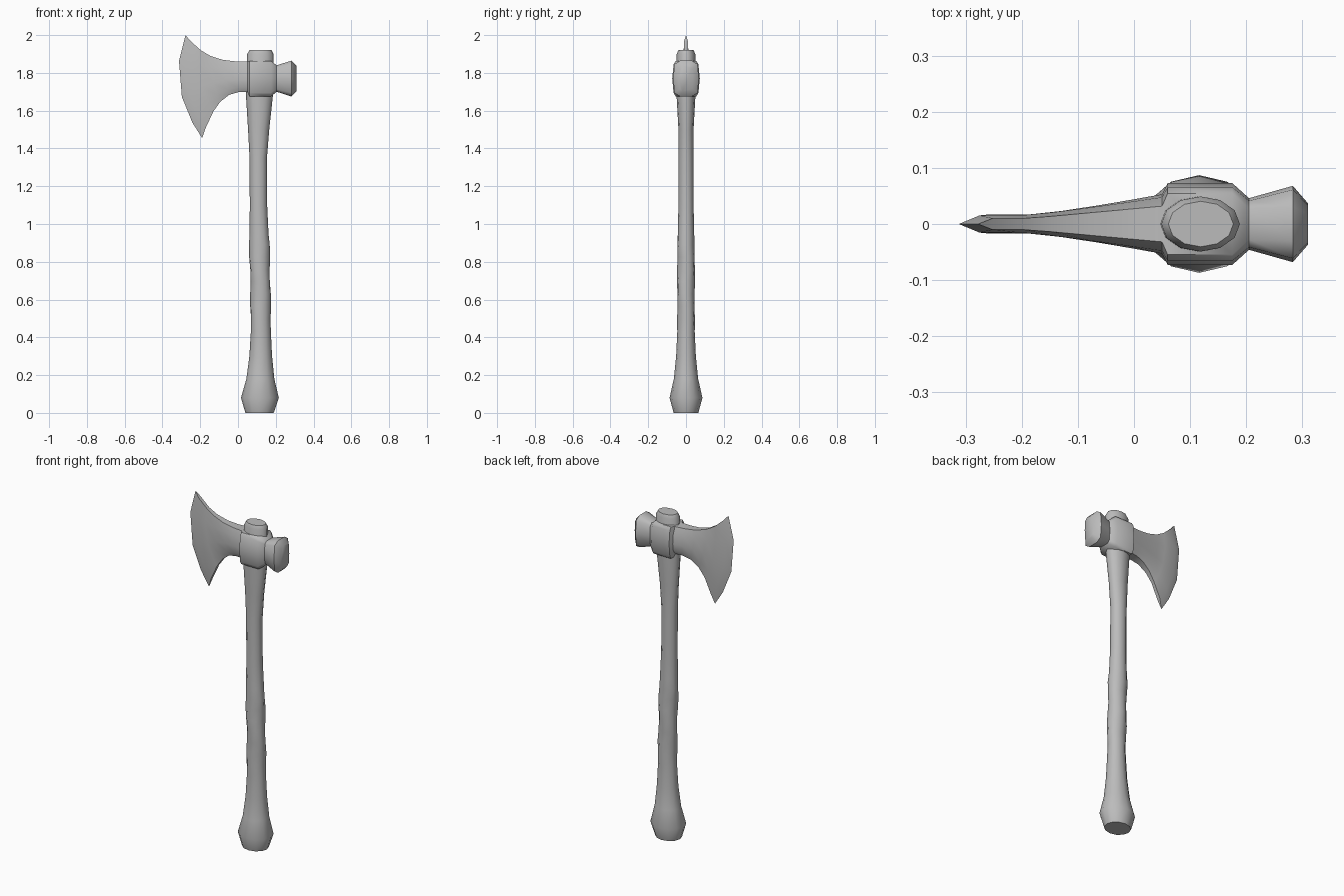
import bpy, bmesh, math
from mathutils import Vector


def make_material(name, colour):
    material = bpy.data.materials.new(name)
    material.use_nodes = True
    material.diffuse_color = colour
    shader = material.node_tree.nodes["Principled BSDF"]
    shader.inputs["Base Color"].default_value = colour
    return material


def loft(name, rings, material):
    """Skin a sequence of equal-sized point rings and cap both ends."""
    bm = bmesh.new()
    loops = [[bm.verts.new(point) for point in ring] for ring in rings]
    for lower, upper in zip(loops, loops[1:]):
        for i in range(len(lower)):
            bm.faces.new((lower[i - 1], lower[i], upper[i], upper[i - 1]))
    bm.faces.new(loops[0])
    bm.faces.new(loops[-1])
    # Weld coincident points, so that a flat end ring becomes a sharp edge
    bmesh.ops.remove_doubles(bm, verts=bm.verts, dist=0.0005)
    bmesh.ops.recalc_face_normals(bm, faces=bm.faces)
    mesh = bpy.data.meshes.new(name)
    bm.to_mesh(mesh)
    bm.free()
    mesh.materials.append(material)
    part = bpy.data.objects.new(name, mesh)
    bpy.context.collection.objects.link(part)
    bpy.ops.object.select_all(action='DESELECT')
    part.select_set(True)
    bpy.context.view_layer.objects.active = part
    bpy.ops.object.shade_smooth_by_angle(angle=math.radians(50))


def handle_ring(height, radius, dented=False, sides=12):
    """Oval ring on the gently swaying centre line of the handle."""
    centre = 0.114 + 0.007 * math.sin(math.tau * height / 1.7)
    flatness = 0.87 if height < 1 else 0.7
    depth = max(0.04, radius * flatness)
    ring = []
    for i in range(sides):
        angle = math.tau * i / sides
        # Spiral hollows worn into the grip
        wear = 1 + 0.06 * math.sin(2 * angle + 24 * height) if dented else 1
        ring.append((centre + radius * wear * math.cos(angle),
                     depth * wear * math.sin(angle), height))
    return ring


def head_section(bottom, top, thickness, rim, steps, bulge=0):
    """Upright closed section: one side from bottom to top, then its mirror."""
    widths = (rim, 0.9, 1, 0.9, rim)
    side = []
    for step, width in zip(steps, widths):
        point = bottom.lerp(top, step)
        point.x -= bulge * step * (1 - step)
        point.y = thickness * width
        side.append(point)
    mirrored = [Vector((p.x, -p.y, p.z)) for p in reversed(side)]
    return side + mirrored


def blade_section(t):
    """Blade section; t runs from the socket to the cutting edge."""
    flare = t ** 3
    bottom = Vector((0.05 - 0.24 * t, 0, 1.7 - 0.245 * flare))
    top = Vector((0.05 - 0.328 * t, 0, 1.86 + 0.14 * flare))
    thickness = max(0.053 - 0.05 * t, 0.017) if t < 1 else 0
    return head_section(bottom, top, thickness, 0.6,
                        (0, 0.15, 0.4, 0.75, 1), 0.3 * flare)


def block_section(x, half_height, thickness, rim):
    """Section of the socket or the hammer end, centred on one height."""
    middle = Vector((x, 0, 1.77))
    offset = Vector((0, 0, half_height))
    return head_section(middle - offset, middle + offset, thickness, rim,
                        (0, 0.1, 0.5, 0.9, 1))


cube = bpy.data.objects.get("Cube")
if cube:
    bpy.data.objects.remove(cube, do_unlink=True)

grey = make_material("plain_grey", (0.5, 0.5, 0.5, 1))

# Handle: flared foot, worn grip, slim waist, flared top and end stub
foot = [(0, 0.075), (0.08, 0.1), (0.18, 0.074), (0.3, 0.06), (0.43, 0.053)]
waist = [(0.95, 0.05), (1.1, 0.046), (1.35, 0.046), (1.5, 0.056)]
stub = [(1.7, 0.073), (1.9, 0.07), (1.92, 0.058)]
grip = [handle_ring(0.5 + 0.065 * i, 0.053, dented=True) for i in range(7)]
loft("handle",
     [handle_ring(*p) for p in foot] + grip
     + [handle_ring(*p) for p in waist + stub], grey)

# Axe head: blade, socket around the handle, pinched neck and hammer end
blade = [blade_section(t) for t in (1, 0.92, 0.75, 0.6, 0.4, 0.2, 0)]
socket = [block_section(x, 0.094, 0.073, 0.75) for x in (0.06, 0.175)]
neck = block_section(0.205, 0.07, 0.046, 0.6)
hammer_end = [block_section(0.283, 0.095, 0.068, 0.45),
              block_section(0.31, 0.067, 0.037, 0.5)]
loft("axe_head", blade + socket + [neck] + hammer_end, grey)
